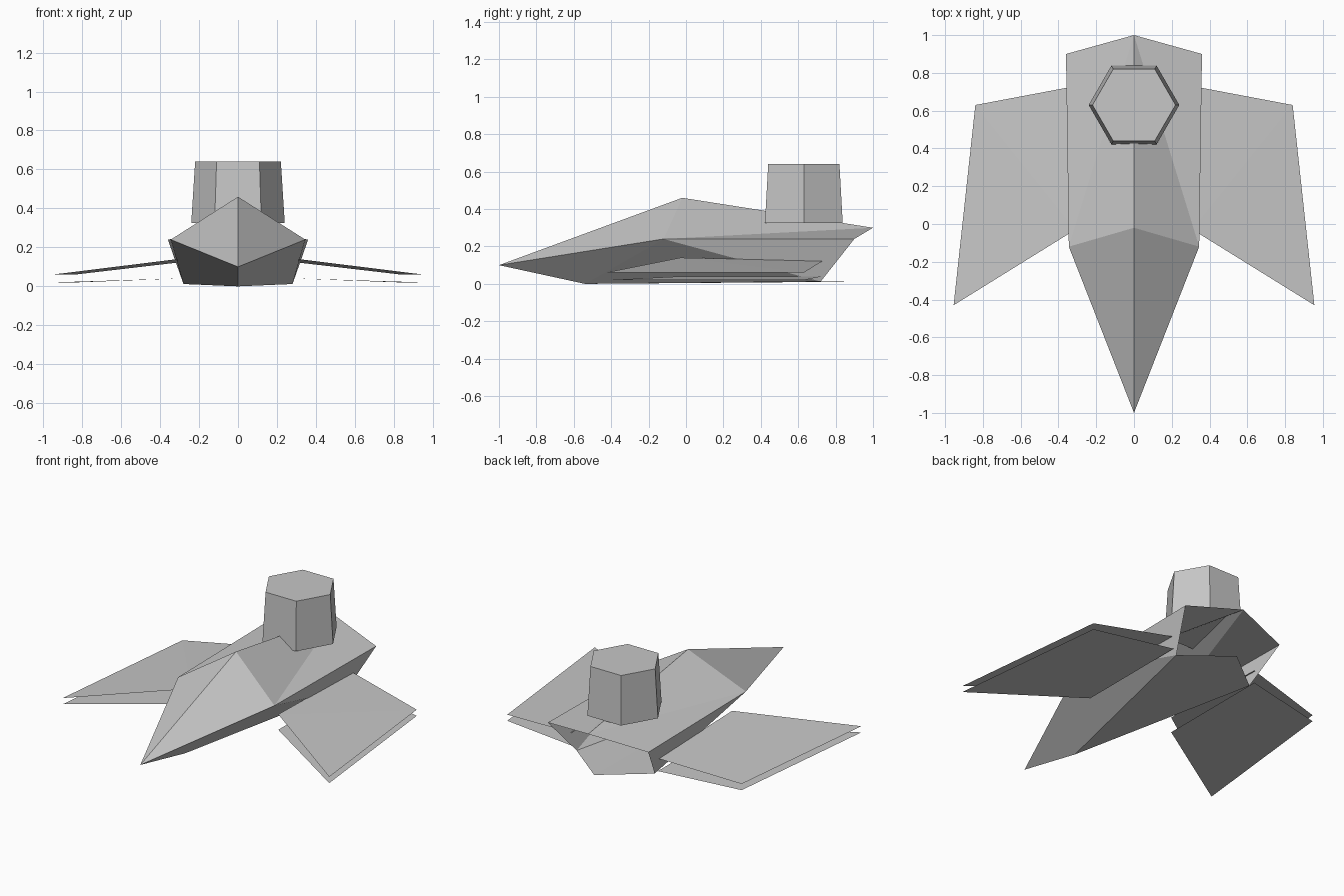
import bpy
import bmesh
from math import radians
from mathutils import Matrix

default_cube = bpy.data.objects.get("Cube")
if default_cube:
    bpy.data.objects.remove(default_cube, do_unlink=True)

# One flat grey for the whole craft
grey = bpy.data.materials.new("hull_grey")
grey.use_nodes = True
colour = (0.57, 0.57, 0.57, 1)
grey.diffuse_color = colour
grey.node_tree.nodes["Principled BSDF"].inputs["Base Color"].default_value = colour


def add_object(name, mesh, mirrored=False):
    mesh.materials.append(grey)
    obj = bpy.data.objects.new(name, mesh)
    bpy.context.collection.objects.link(obj)
    if mirrored:
        mirror = obj.modifiers.new("mirror", 'MIRROR')
        mirror.use_axis[0] = True
        mirror.merge_threshold = 0.001
    return obj


def half_shell(name, points, faces):
    """Sheet on the +x side, given by named corners, mirrored to -x."""
    keys = list(points)
    mesh = bpy.data.meshes.new(name)
    mesh.from_pydata(list(points.values()), [],
                     [[keys.index(k) for k in face.split()] for face in faces])
    return add_object(name, mesh, mirrored=True)


# Faceted hull, open at the stern
half_shell("hull", {
    "nose": (0, -1, 0.1),
    "apex": (0, -0.02, 0.46),
    "tail": (0, 1, 0.3),
    "shoulder": (0.345, -0.12, 0.24),
    "quarter": (0.36, 0.9, 0.24),
    "keel": (0, -0.54, 0),
    "bilge": (0.28, 0.72, 0.012),
    "floor_end": (0, 0.94, 0.012),
}, [
    "nose shoulder apex",
    "apex shoulder tail",
    "shoulder quarter tail",
    "nose keel shoulder",
    "keel bilge shoulder",
    "shoulder bilge quarter",
    "keel floor_end bilge",
])

# Two thin wings stacked on each side
for name, root_front, root_back, tip in (("upper_wings", 0.14, 0.122, 0.06),
                                         ("lower_wings", 0.04, 0.04, 0.02)):
    half_shell(name, {
        "a": (0.31, -0.03, root_front),
        "b": (0.955, -0.43, tip),
        "c": (0.84, 0.63, tip),
        "d": (0.31, 0.73, root_back),
    }, ["a b c", "a c d"])

# Tapered six-sided tower near the stern
bm = bmesh.new()
base, top = 0.325, 0.64
bmesh.ops.create_cone(bm, cap_ends=True, segments=6, radius1=0.24, radius2=0.22,
                      depth=top - base, matrix=Matrix.Rotation(radians(30), 4, 'Z'))
# Turn the hexagon so that two corners point sideways
if max(v.co.x for v in bm.verts) < 0.23:
    bmesh.ops.rotate(bm, verts=bm.verts, matrix=Matrix.Rotation(radians(30), 3, 'Z'))
bmesh.ops.translate(bm, verts=bm.verts, vec=(0, 0.63, (base + top) / 2))
tower_mesh = bpy.data.meshes.new("tower")
bm.to_mesh(tower_mesh)
bm.free()
add_object("tower", tower_mesh)
